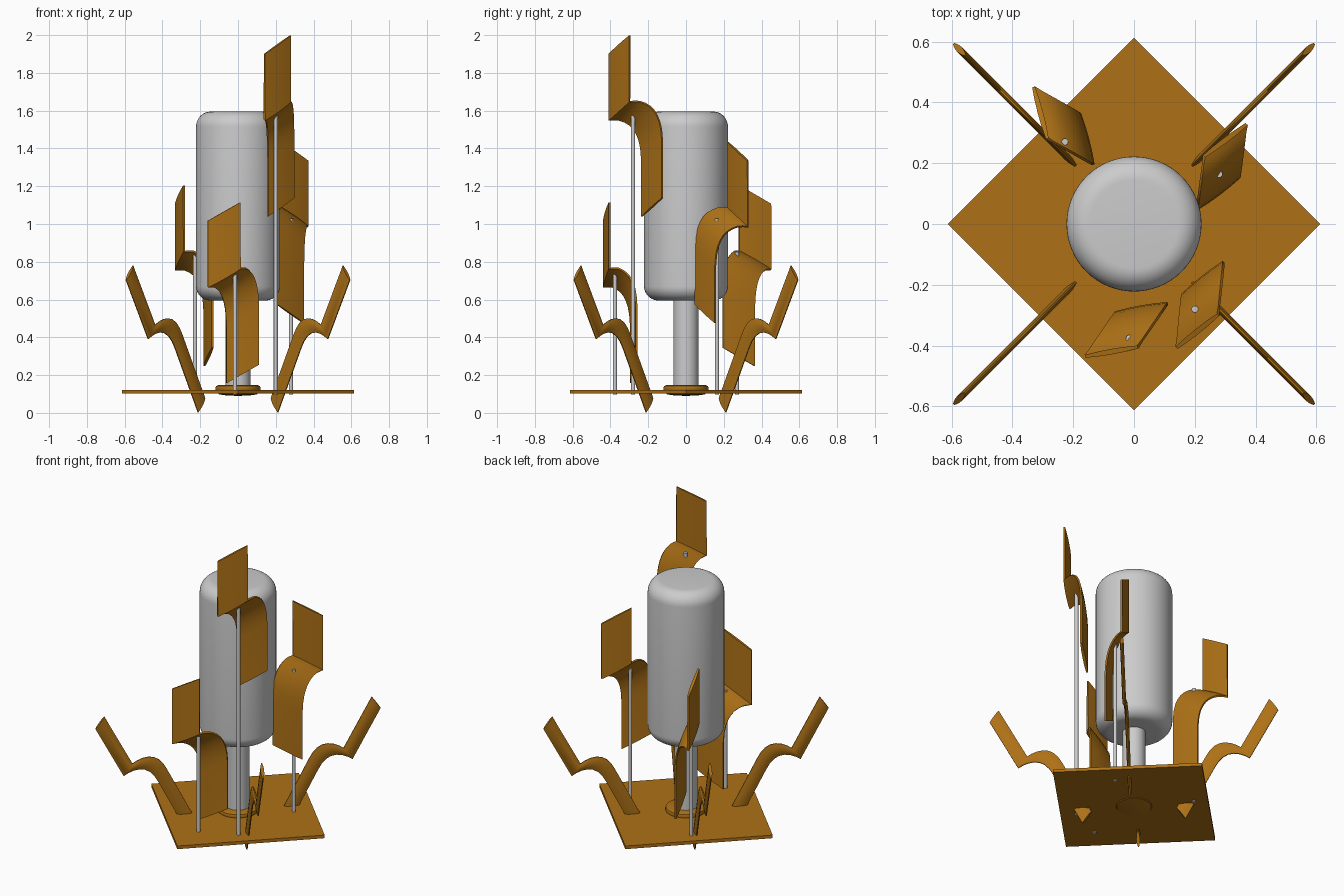
import bpy, bmesh, math
from mathutils import Vector, Matrix

if "Cube" in bpy.data.objects:
    bpy.data.objects.remove(bpy.data.objects["Cube"])

brown = bpy.data.materials.new("bronze")
brown.diffuse_color = (0.42, 0.165, 0.008, 1)
brown.use_nodes = True
brown.node_tree.nodes["Principled BSDF"].inputs["Base Color"].default_value = brown.diffuse_color


def finish(name, bm, mat=None, angle=35):
    bmesh.ops.recalc_face_normals(bm, faces=bm.faces)
    me = bpy.data.meshes.new(name)
    bm.to_mesh(me)
    bm.free()
    ob = bpy.data.objects.new(name, me)
    bpy.context.collection.objects.link(ob)
    if mat:
        me.materials.append(mat)
    bpy.ops.object.select_all(action='DESELECT')
    ob.select_set(True)
    bpy.context.view_layer.objects.active = ob
    bpy.ops.object.shade_smooth_by_angle(angle=math.radians(angle))
    return ob


def lathe(name, profile, steps=48, mat=None, loc=(0, 0)):
    bm = bmesh.new()
    vs = [bm.verts.new((r, 0, z)) for r, z in profile]
    es = [bm.edges.new(p) for p in zip(vs, vs[1:])]
    bmesh.ops.spin(bm, geom=vs + es, cent=(0, 0, 0), axis=(0, 0, 1),
                   angle=math.tau, steps=steps)
    bmesh.ops.remove_doubles(bm, verts=bm.verts, dist=1e-4)
    bmesh.ops.translate(bm, verts=bm.verts, vec=(loc[0], loc[1], 0))
    return finish(name, bm, mat)


def ribbon(name, path, w, edge, mid):
    """Sweep a thin lens-shaped section of width vector w along a path."""
    bm = bmesh.new()
    seg = [(b - a).cross(w).normalized() for a, b in zip(path, path[1:])]
    rings = []
    for i, p in enumerate(path):
        a, b = seg[max(i - 1, 0)], seg[min(i, len(seg) - 1)]
        n = (a + b).normalized()
        n /= max(n.dot(b), 0.5)
        ring = [(t, h) for t, h in ((0, edge), (.25, (edge + 3 * mid) / 4), (.5, mid),
                                    (.75, (edge + 3 * mid) / 4), (1, edge))]
        ring += [(t, -h) for t, h in reversed(ring)]
        rings.append([bm.verts.new(p + w * t + n * h) for t, h in ring])
    for r, s in zip(rings, rings[1:]):
        for k in range(len(r)):
            j = (k + 1) % len(r)
            bm.faces.new((r[k], r[j], s[j], s[k]))
    bm.faces.new(rings[0])
    bm.faces.new(rings[-1])
    return finish(name, bm, brown)


# Tank with rounded shoulders
arc = [math.radians(a) for a in range(0, 91, 10)]
tank = [(0, 0.595)]
tank += [(0.145 + 0.077 * math.sin(a), 0.67 - 0.075 * math.cos(a)) for a in arc]
tank += [(0.145 + 0.077 * math.cos(a), 1.515 + 0.08 * math.sin(a)) for a in arc]
tank += [(0, 1.595)]
lathe("tank", tank, 64)

# Stem and collar
lathe("stem", [(0, 0.11), (0.066, 0.11), (0.066, 0.62), (0, 0.62)])
lathe("collar", [(0, 0.09), (0.06, 0.092), (0.1, 0.098), (0.117, 0.115), (0.12, 0.13),
                 (0.116, 0.142), (0.105, 0.147), (0, 0.147)], mat=brown)

# Diamond base plate
bm = bmesh.new()
bmesh.ops.create_cone(bm, cap_ends=True, segments=4, radius1=0.613, radius2=0.613, depth=0.02,
                      matrix=Matrix.Translation((0, 0, 0.112)))
for v in bm.verts:
    # keep the corners on the axes
    if abs(abs(v.co.x) - abs(v.co.y)) < 0.1:
        v.co = Matrix.Rotation(math.pi / 4, 3, 'Z') @ v.co
finish("base_plate", bm, brown)

# Four bent legs along the diagonals (x as seen from the front, z)
leg = [(0.593, 0.704), (0.476, 0.39), (0.457, 0.407), (0.435, 0.420), (0.41, 0.426),
       (0.387, 0.421), (0.366, 0.404), (0.348, 0.376), (0.333, 0.340), (0.212, 0.003)]
for i, (sx, sy) in enumerate(((1, 1), (-1, 1), (-1, -1), (1, -1))):
    path = [Vector((x * sx, x * sy, z)) for x, z in leg]
    ribbon(f"leg_{i + 1}", path, Vector((-0.037 * sx, -0.037 * sy, 0.075)), 0.003, 0.011)

# Four bent fins: outer corner x, y, z of the neck, direction of the width,
# then position and top of the supporting rod
fins = [(0.14, -0.407, 1.55, 38.5, 0.2, -0.28, 1.602),
        (-0.16, -0.435, 0.667, 10, -0.016, -0.376, 0.745),
        (-0.33, 0.45, 0.757, -75.2, -0.227, 0.27, 0.852),
        (0.37, 0.328, 0.985, -143, 0.28, 0.164, 1.03)]
bend = [(0, 0.35), (0, 0), (.16, 0.002), (.32, 0), (.48, -.010), (.62, -.025), (.74, -.045),
        (.84, -.073), (.92, -.108), (.97, -.15), (1, -.21), (1, -.51)]
for i, (x, y, z, ang, px, py, top) in enumerate(fins):
    a = math.radians(ang)
    d = Vector((math.cos(a + math.radians(45.5)), math.sin(a + math.radians(45.5)), 0)) * 0.174
    w = Vector((0.175 * math.cos(a), 0.175 * math.sin(a), 0.098))
    ribbon(f"fin_{i + 1}", [Vector((x, y, z)) + d * f + Vector((0, 0, h)) for f, h in bend],
           w, 0.005, 0.009)
    lathe(f"fin_rod_{i + 1}", [(0, 0.098), (0.011, 0.098), (0.011, top), (0, top)],
          16, loc=(px, py))
